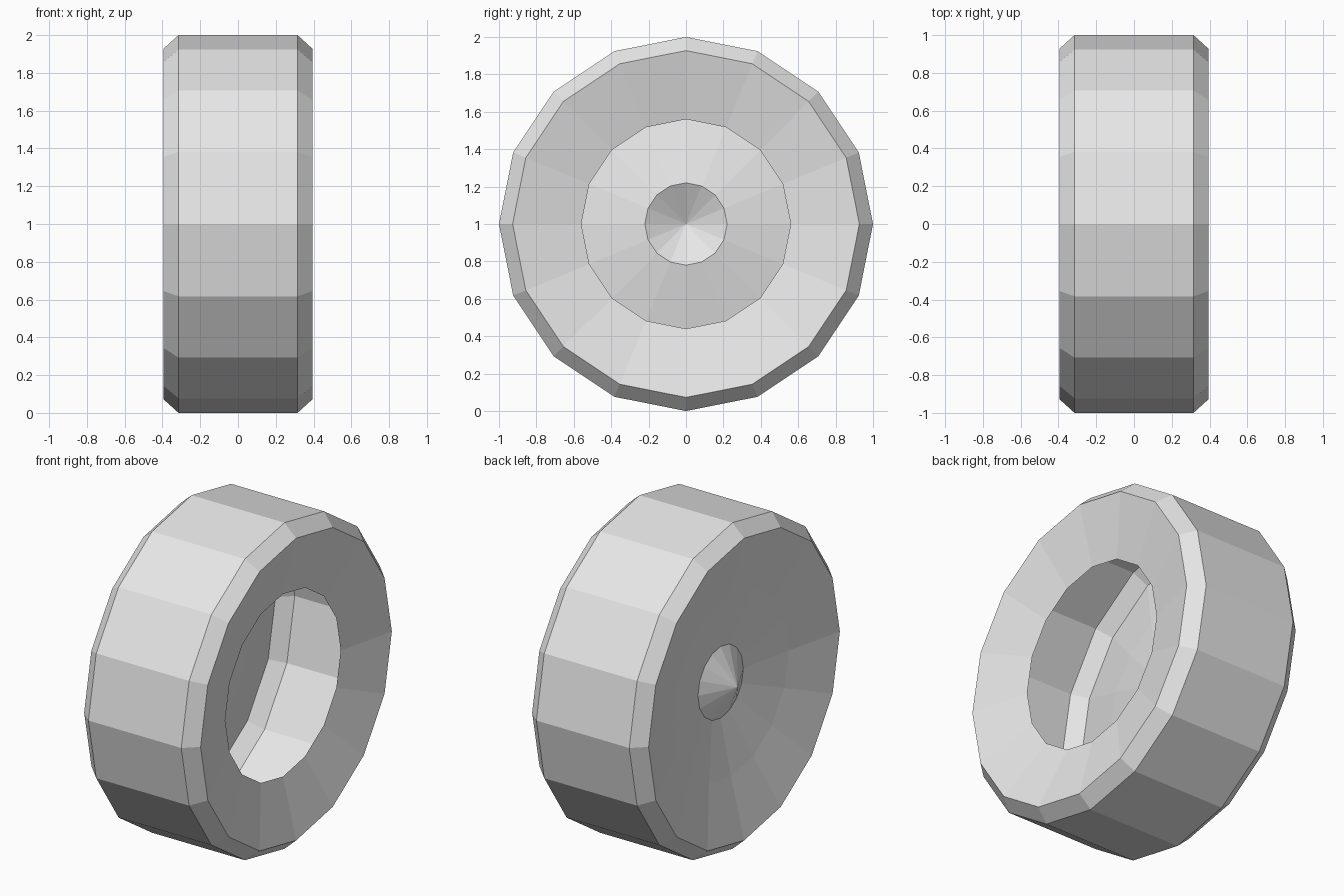
import bpy, bmesh, math

if "Cube" in bpy.data.objects:
    bpy.data.objects.remove(bpy.data.objects["Cube"])

SIDES = 16
CENTRE_Z = 1.0

grey = bpy.data.materials.new("plain grey")
grey.diffuse_color = (0.8, 0.8, 0.8, 1.0)
grey.use_nodes = True
grey.node_tree.nodes["Principled BSDF"].inputs["Base Color"].default_value = grey.diffuse_color


def lathe(name, profile):
    """Revolve (x, radius) points, listed from +x to -x, about the x axis."""
    bm = bmesh.new()
    rings = []
    for x, r in profile:
        if r == 0:
            rings.append([bm.verts.new((x, 0, CENTRE_Z))] * SIDES)
            continue
        angles = [2 * math.pi * i / SIDES for i in range(SIDES)]
        rings.append([bm.verts.new((x, r * math.sin(a), CENTRE_Z + r * math.cos(a)))
                      for a in angles])
    for near, far in zip(rings, rings[1:]):
        for i in range(SIDES):
            j = (i + 1) % SIDES
            corners = [near[i], near[j], far[j], far[i]]
            bm.faces.new(list(dict.fromkeys(corners)))
    mesh = bpy.data.meshes.new(name)
    bm.to_mesh(mesh)
    bm.free()
    mesh.materials.append(grey)
    obj = bpy.data.objects.new(name, mesh)
    bpy.context.collection.objects.link(obj)
    return obj


# Hollow tyre: dished sidewalls, bevelled shoulders and flat tread
half = [(0.305, 0.56), (0.395, 0.927), (0.315, 1.0)]
lathe("tyre", half + [(-x, r) for x, r in reversed(half)])

# Shallow dished disc closing the -x side
lathe("wheel_disc", [(-0.305, 0.56), (-0.235, 0.22)])

# Pointed hub cap in the middle of the disc
lathe("hub_cap", [(-0.235, 0.22), (-0.35, 0)])
